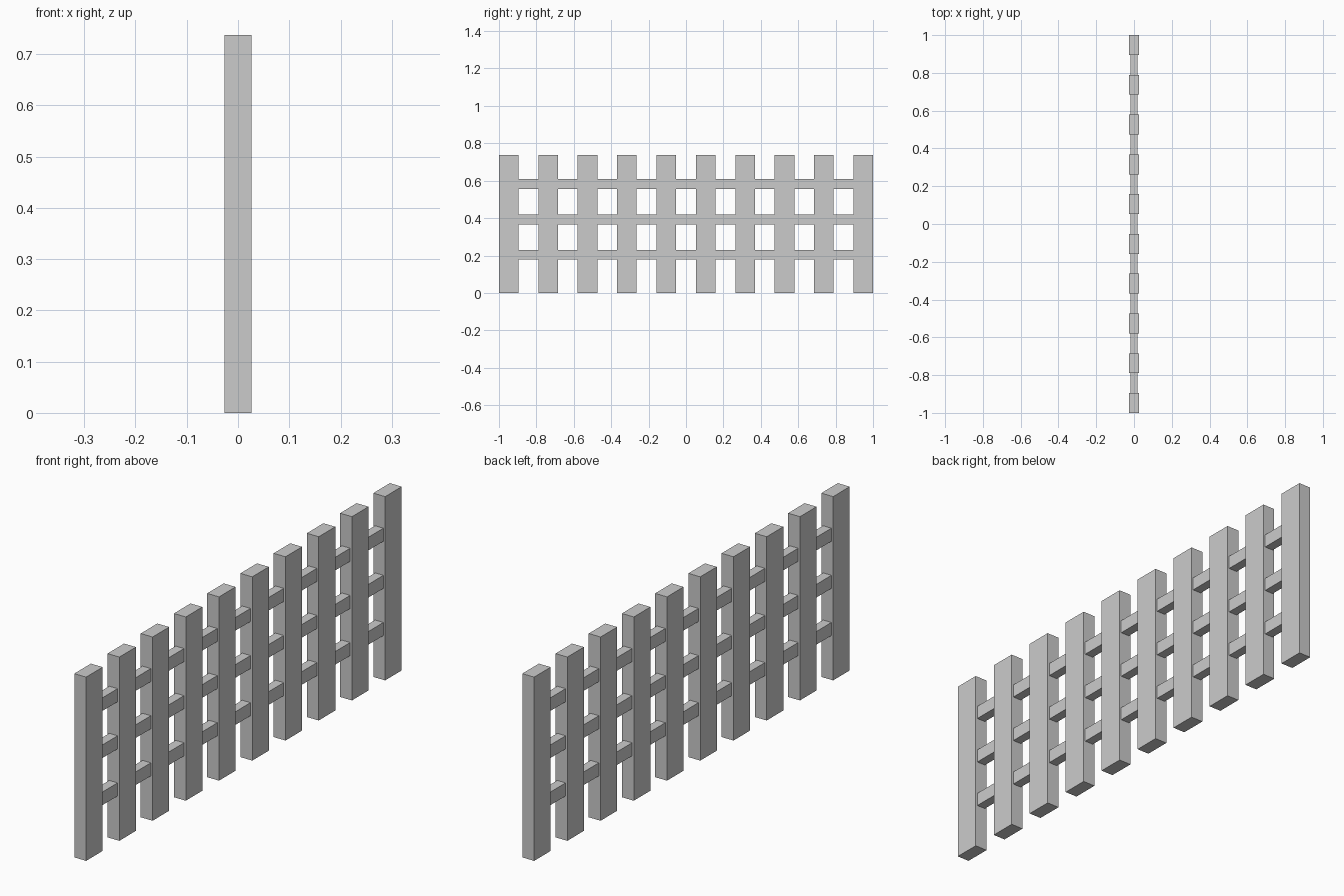
import bpy

if "Cube" in bpy.data.objects:
    bpy.data.objects.remove(bpy.data.objects["Cube"])

POSTS = 10
POST_W, POST_D, POST_H = 0.105, 0.0526, 0.737
RAIL_D, RAIL_H = 0.037, 0.0526


def box(name, size, centre):
    bpy.ops.mesh.primitive_cube_add(size=1, location=centre)
    ob = bpy.context.object
    ob.name = name
    ob.scale = size
    bpy.ops.object.transform_apply(location=False, rotation=False, scale=True)
    return ob


# Evenly spaced upright pickets
first = -1 + POST_W / 2
pitch = (2 - POST_W) / (POSTS - 1)
for i in range(POSTS):
    box(f"picket_{i + 1}", (POST_D, POST_W, POST_H), (0, first + i * pitch, POST_H / 2))

# Three thinner rails running through the pickets, ending inside the outer ones
for name, z in (("lower", 0.204), ("middle", 0.393), ("upper", 0.582)):
    box(f"{name}_rail", (RAIL_D, -2 * first, RAIL_H), (0, 0, z))
